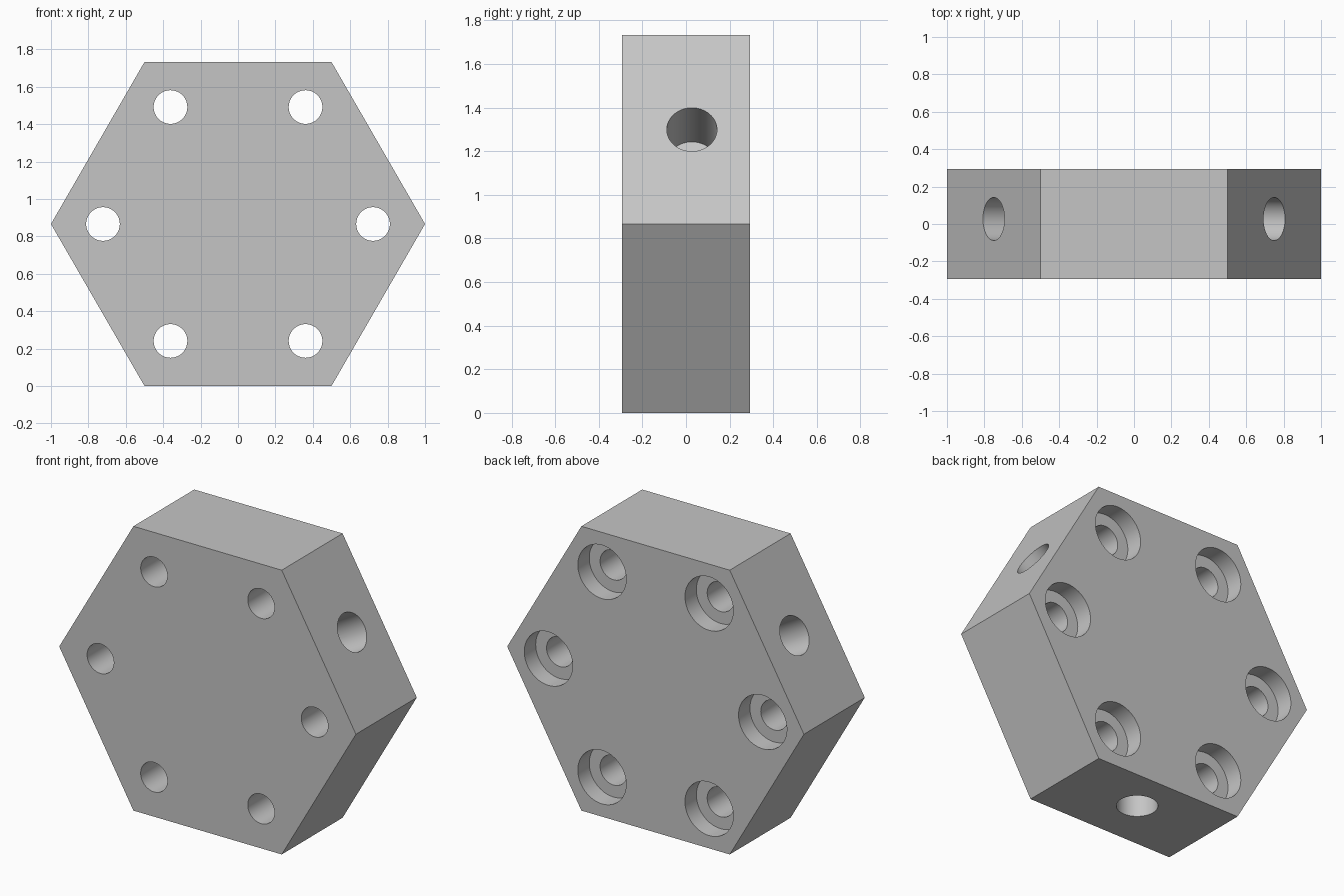
import bpy, bmesh
from math import cos, sin, radians, pi
from mathutils import Vector, Matrix

cube = bpy.data.objects.get("Cube")
if cube:
    bpy.data.objects.remove(cube, do_unlink=True)

HALF = 0.293                 # half thickness of the plate
MID = cos(radians(30))       # centre height, also centre-to-flat distance
OVER = 0.05                  # how far cutters stick out
SIDES = 64

grey = bpy.data.materials.new("plain grey")
grey.use_nodes = True
colour = (0.56, 0.56, 0.56, 1)
grey.diffuse_color = colour
grey.node_tree.nodes["Principled BSDF"].inputs["Base Color"].default_value = colour


def make_object(name, bm):
    bmesh.ops.recalc_face_normals(bm, faces=bm.faces)
    mesh = bpy.data.meshes.new(name)
    bm.to_mesh(mesh)
    bm.free()
    mesh.materials.append(grey)
    obj = bpy.data.objects.new(name, mesh)
    bpy.context.collection.objects.link(obj)
    return obj


def radial(angle, dist, y=0):
    return Vector((dist * cos(angle), y, MID + dist * sin(angle)))


def add_turned(bm, start, axis, profile):
    """Closed turned solid; profile lists (radius, distance along axis)."""
    turn = axis.to_track_quat('Z', 'Y').to_matrix().to_4x4()
    place = Matrix.Translation(start) @ turn
    rings = [[bm.verts.new(place @ Vector((r * cos(2 * pi * i / SIDES), r * sin(2 * pi * i / SIDES), d)))
              for i in range(SIDES)] for r, d in profile]
    for a, b in zip(rings, rings[1:]):
        for i in range(SIDES):
            j = (i + 1) % SIDES
            bm.faces.new((a[i], a[j], b[j], b[i]))
    bm.faces.new(rings[0])
    bm.faces.new(rings[-1])


# Hexagonal plate
bm = bmesh.new()
face = bm.faces.new([bm.verts.new(radial(k * pi / 3, 1, -HALF)) for k in range(6)])
extruded = bmesh.ops.extrude_face_region(bm, geom=[face])["geom"]
bmesh.ops.translate(bm, vec=(0, 2 * HALF, 0),
                    verts=[v for v in extruded if isinstance(v, bmesh.types.BMVert)])
plate = make_object("hexagonal_plate", bm)

# Counterbored bolt holes, entered from the back
bm = bmesh.new()
bore, hole, seat = 0.163, 0.09, 0.11
for k in range(6):
    add_turned(bm, radial(k * pi / 3, 0.722, HALF), Vector((0, -1, 0)),
               [(bore, -OVER), (bore, seat), (hole, seat), (hole, 2 * HALF + OVER)])

# Blind holes in every other edge face
for angle in (30, 150, 270):
    a = radians(angle)
    add_turned(bm, radial(a, MID, 0.027), Vector((-cos(a), 0, -sin(a))),
               [(0.115, -OVER), (0.115, 0.312)])
cutter = make_object("hole_cutter", bm)
cutter.hide_render = True

# Drill the plate
bpy.ops.object.select_all(action='DESELECT')
plate.select_set(True)
bpy.context.view_layer.objects.active = plate
drill = plate.modifiers.new("drill", 'BOOLEAN')
drill.operation = 'DIFFERENCE'
drill.solver = 'EXACT'
drill.object = cutter
bpy.ops.object.modifier_apply(modifier=drill.name)
bpy.data.objects.remove(cutter, do_unlink=True)
bpy.ops.object.shade_smooth_by_angle(angle=radians(30))
